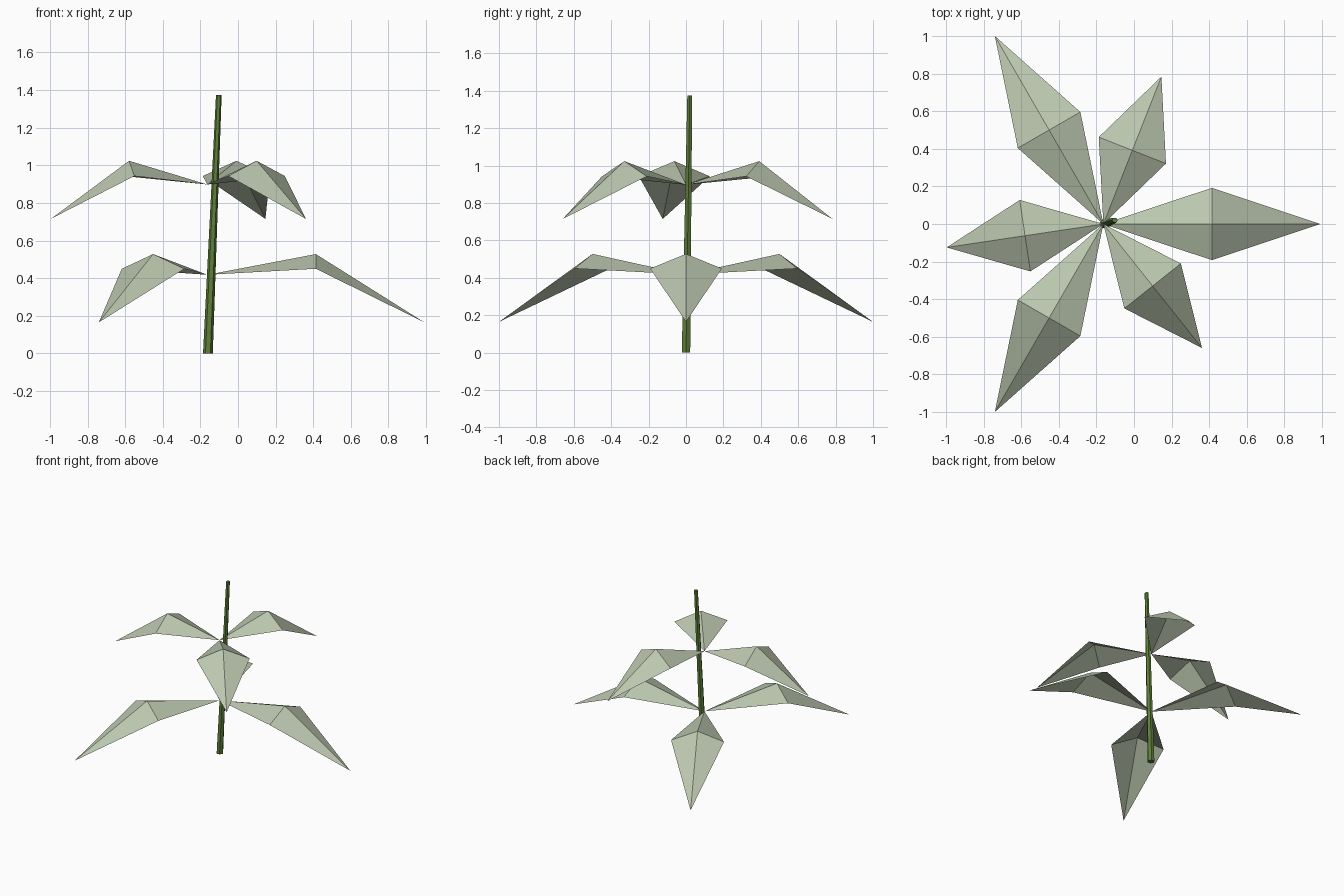
import bpy, bmesh
from math import cos, sin, pi, radians
from mathutils import Vector

if "Cube" in bpy.data.objects:
    bpy.data.objects.remove(bpy.data.objects["Cube"])


def material(name, rgb):
    m = bpy.data.materials.new(name)
    m.diffuse_color = (*rgb, 1)
    m.use_nodes = True
    m.node_tree.nodes["Principled BSDF"].inputs["Base Color"].default_value = m.diffuse_color
    return m


leaf_green = material("pale leaf green", (0.50, 0.575, 0.43))
stem_green = material("stem green", (0.115, 0.215, 0.042))


def build(name, verts, faces, mat):
    me = bpy.data.meshes.new(name)
    me.from_pydata(verts, [], faces)
    me.materials.append(mat)
    bm = bmesh.new()
    bm.from_mesh(me)
    bmesh.ops.recalc_face_normals(bm, faces=bm.faces)
    bm.to_mesh(me)
    bm.free()
    ob = bpy.data.objects.new(name, me)
    bpy.context.collection.objects.link(ob)
    return ob


# Leaning, tapered six-sided stem
SIDES = 6
rings = [(Vector((-0.16, 0, 0)), 0.026), (Vector((-0.102, 0.02, 1.375)), 0.015)]
verts = [c + Vector((r * cos(2 * pi * i / SIDES), r * sin(2 * pi * i / SIDES), 0))
         for c, r in rings for i in range(SIDES)]
faces = [(i, (i + 1) % SIDES, SIDES + (i + 1) % SIDES, SIDES + i) for i in range(SIDES)]
faces += [tuple(reversed(range(SIDES))), tuple(range(SIDES, 2 * SIDES))]
build("stem", verts, faces, stem_green)


# Folded leaf: base, raised rib, two lower corners, drooping tip
def leaf(name, angle, length, z_base, z_rib, z_side, z_tip):
    a = radians(angle)
    out, side = Vector((cos(a), sin(a), 0)), Vector((-sin(a), cos(a), 0))

    def point(along, across, z):
        return Vector((-0.163, 0, z)) + out * along + side * across

    verts = [point(0, 0, z_base), point(length / 2, 0, z_rib),
             point(length / 2, 0.192, z_side), point(length / 2, -0.192, z_side),
             point(length, 0, z_tip)]
    build(name, verts, [(0, 1, 2), (0, 3, 1), (1, 4, 2), (1, 3, 4)], leaf_green)


# Two whorls of three leaves
for k in range(3):
    leaf(f"lower_leaf_{k + 1}", 120 * k, 1.154, 0.418, 0.528, 0.45, 0.165)
    leaf(f"upper_leaf_{k + 1}", 68.5 + 120 * k, 0.842, 0.898, 1.024, 0.943, 0.715)
